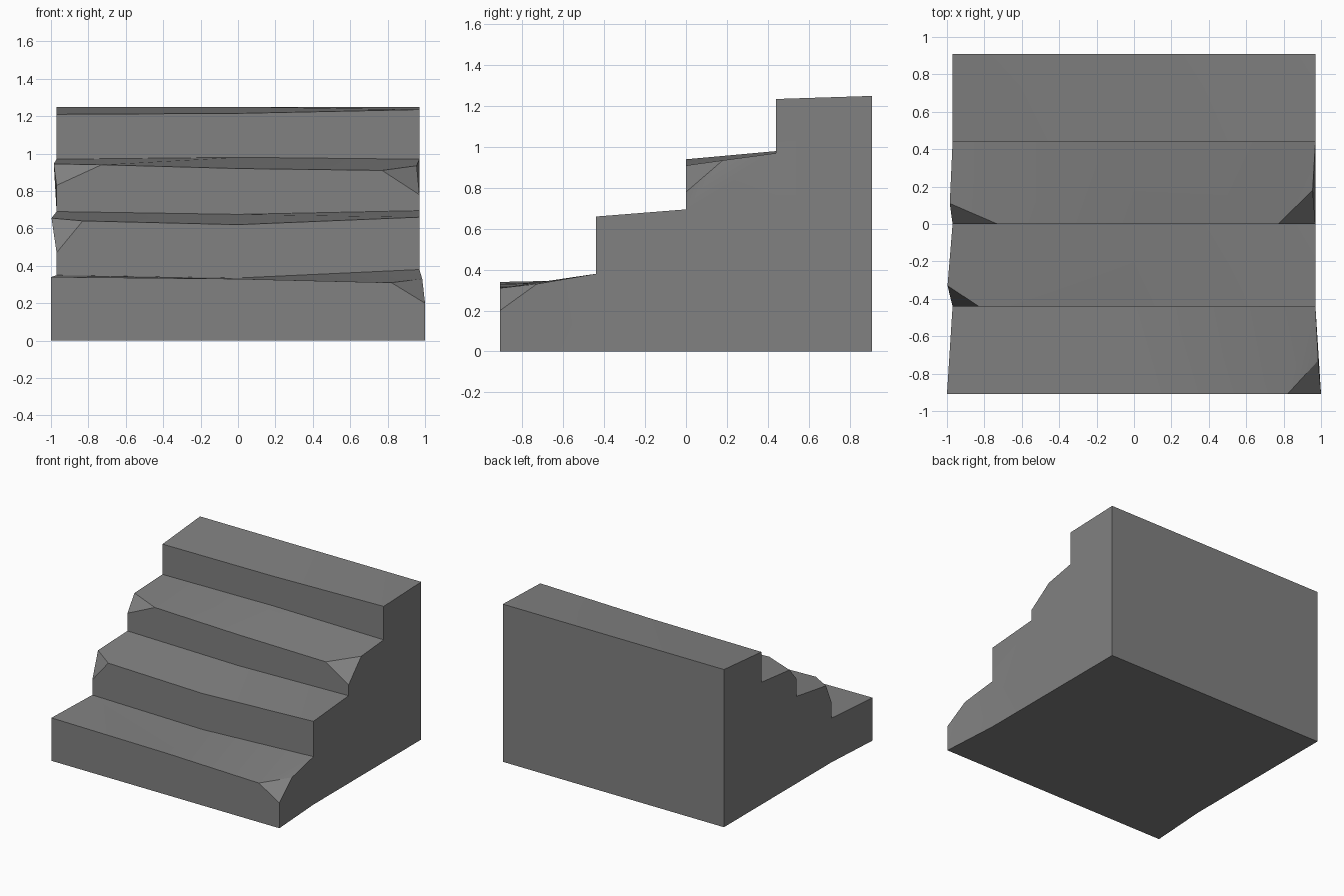
import bpy, bmesh, math

if "Cube" in bpy.data.objects:
    bpy.data.objects.remove(bpy.data.objects["Cube"])

stone = bpy.data.materials.new("grey stone")
stone.diffuse_color = (0.22, 0.22, 0.22, 1)
stone.use_nodes = True
stone.node_tree.nodes["Principled BSDF"].inputs["Base Color"].default_value = stone.diffuse_color

Y = [-0.91, -0.44, 0.0, 0.44, 0.91]           # riser positions and back wall
BASE = [1.0, 0.97, 0.97, 0.97, 0.97]          # half width at each of them

# Each step: front lip (x, z) left to right, back lip z (left, middle, right),
# optional chipped corners as (x, y, z) of the point on the side edge
STEPS = [
    dict(front=[(-1.0, .34), (0, .33), (.82, .31), (1.0, .20)],
         back=(.35, .335, .38), right=(.985, -.73, .33)),
    dict(front=[(-.97, .47), (-.83, .64), (0, .62), (.97, .66)],
         back=(.69, .675, .695), left=(-.997, -.33, .655)),
    dict(front=[(-.97, .83), (-.73, .94), (0, .92), (.77, .91), (.97, .78)],
         back=(.97, .98, .97), left=(-.985, .11, .945), right=(.955, .18, .935)),
    dict(front=[(-.97, 1.21), (0, 1.215), (.97, 1.235)],
         back=(1.25, 1.25, 1.25)),
]

bm = bmesh.new()


def face(points):
    return bm.faces.new([bm.verts.new(p) for p in points])


prev = [(-1.0, Y[0], 0), (0, Y[0], 0), (1.0, Y[0], 0)]
for i, s in enumerate(STEPS):
    y0, y1, w0, w1 = Y[i], Y[i + 1], BASE[i], BASE[i + 1]
    front = [(x, y0, z) for x, z in s["front"]]
    back = [(x, y1, z) for x, z in zip((-w1, 0, w1), s["back"])]
    left, right = s.get("left"), s.get("right")

    # riser
    face(prev + front[::-1])
    # chipped corners
    lip = front[:]
    if left:
        face([front[0], front[1], left])
        lip[0] = left
    if right:
        face([front[-2], front[-1], right])
        lip[-1] = right
    # tread, split at the middle
    m = [p[0] for p in lip].index(0)
    face(lip[:m + 1] + [back[1], back[0]])
    face(lip[m:] + [back[2], back[1]])
    # side walls
    for k, chip, w in ((0, left, -1), (-1, right, 1)):
        pts = [(w * w0, y0, 0)]
        if i:
            pts.append(prev[k])
        pts.append(front[k])
        if chip:
            pts.append(chip)
        face(pts + [back[k], (w * w1, y1, 0)])
    # strip of underside
    under = [(-w0, y0, 0), (w0, y0, 0), (w1, y1, 0), (-w1, y1, 0)]
    if i == 0:
        under.insert(1, (0, y0, 0))
    face(under)
    prev = back

# back wall
face([(-.97, Y[4], 0), (.97, Y[4], 0)] + prev[::-1])

bmesh.ops.remove_doubles(bm, verts=bm.verts[:], dist=0.0005)
bmesh.ops.recalc_face_normals(bm, faces=bm.faces[:])
bmesh.ops.triangulate(bm, faces=bm.faces[:])

mesh = bpy.data.meshes.new("stone_steps")
bm.to_mesh(mesh)
bm.free()
mesh.materials.append(stone)
steps = bpy.data.objects.new("stone_steps", mesh)
bpy.context.collection.objects.link(steps)
bpy.context.view_layer.objects.active = steps
steps.select_set(True)
bpy.ops.object.shade_smooth_by_angle(angle=math.radians(15))
